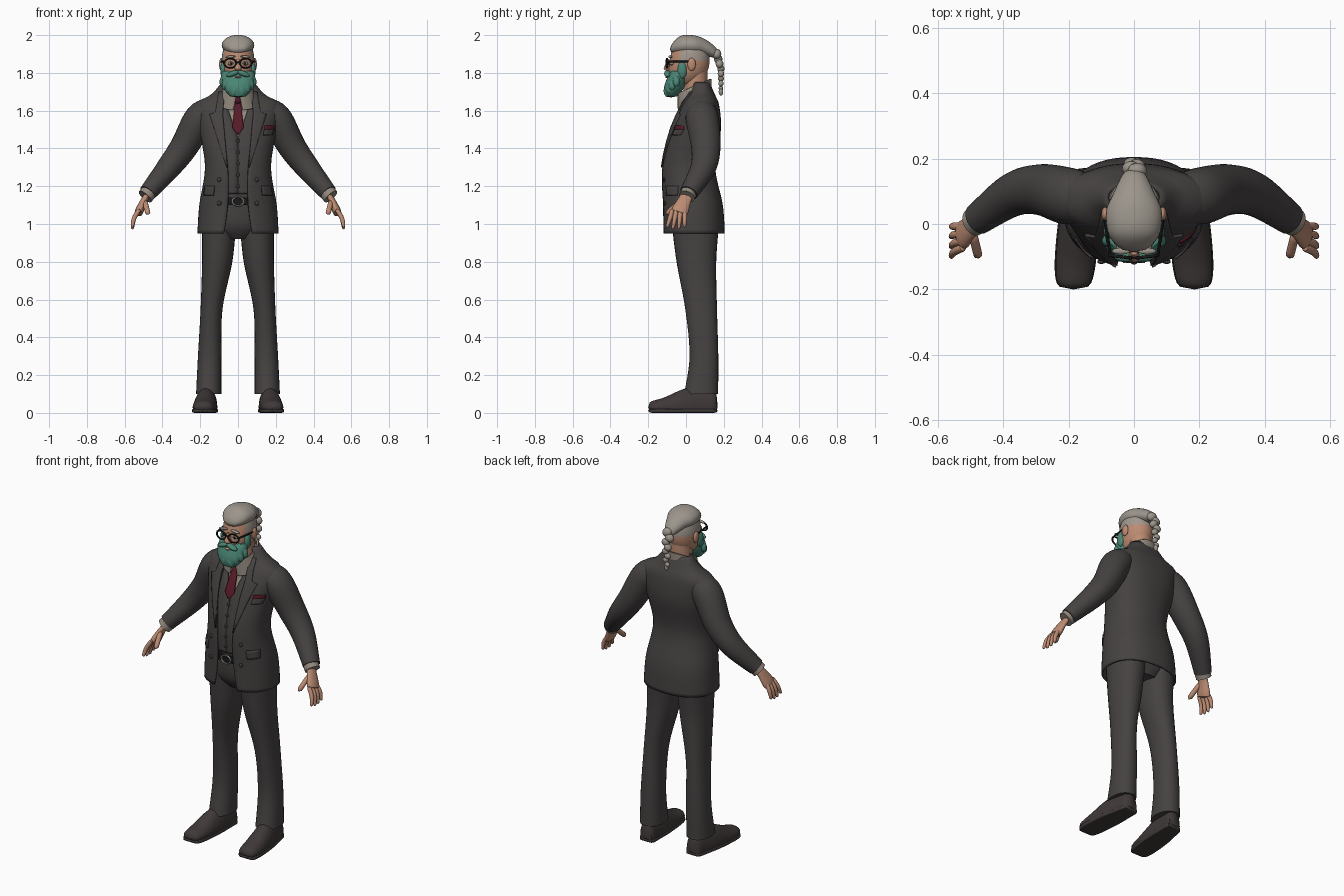
import bpy, bmesh, math
from mathutils import Vector

if "Cube" in bpy.data.objects:
    bpy.data.objects.remove(bpy.data.objects["Cube"])

X, Y, Z = Vector((1, 0, 0)), Vector((0, 1, 0)), Vector((0, 0, 1))


def material(name, *rgb):
    mat = bpy.data.materials.new(name)
    mat.use_nodes = True
    mat.diffuse_color = (*rgb, 1)
    mat.node_tree.nodes["Principled BSDF"].inputs["Base Color"].default_value = (*rgb, 1)
    return mat


suit = material("charcoal cloth", .06, .054, .053)
leather = material("shoe leather", .05, .04, .04)
skin = material("skin", .5, .26, .17)
hair = material("grey hair", .33, .3, .26)
stubble = material("shaved hair", .36, .31, .27)
teal = material("teal beard", .07, .24, .18)
maroon = material("maroon silk", .1, .01, .02)
linen = material("shirt cloth", .29, .25, .21)
black = material("black", .01, .01, .01)
silver = material("silver", .35, .35, .34)


def finish(name, bm, mat, thickness=0):
    bmesh.ops.recalc_face_normals(bm, faces=bm.faces)
    mesh = bpy.data.meshes.new(name)
    bm.to_mesh(mesh)
    bm.free()
    mesh.materials.append(mat)
    mesh.shade_smooth()
    mesh.set_sharp_from_angle(angle=math.radians(45))
    part = bpy.data.objects.new(name, mesh)
    bpy.context.collection.objects.link(part)
    if thickness:
        solid = part.modifiers.new("thickness", "SOLIDIFY")
        solid.thickness, solid.offset = thickness, 0
    return part


def mix(a, b, t):
    return tuple(p + (q - p) * t for p, q in zip(a, b))


def smooth(points, steps=6):
    """Resample a list of tuples with a Catmull-Rom curve."""
    result = []
    last = len(points) - 1
    for i in range(last):
        start, end = points[i], points[i + 1]
        before, after = points[max(i - 1, 0)], points[min(i + 2, last)]
        for t in (j / steps for j in range(steps)):
            result.append(tuple(
                q + t / 2 * (r - p + t * (2 * p - 5 * q + 4 * r - s + t * (3 * (q - r) + s - p)))
                for p, q, r, s in zip(before, start, end, after)))
    return result + [points[last]]


def power(value, exponent):
    return math.copysign(abs(value) ** exponent, value)


def skin_rows(bm, rows, closed=False):
    for row, following in zip(rows, rows[1:]):
        count = len(row)
        for i in range(count if closed else count - 1):
            j = (i + 1) % count
            bm.faces.new((row[i], row[j], following[j], following[i]))


def tube(name, mat, points, axes=None, square=2, sides=28, cap=None, flat=1, floor=None):
    """Sweep rounded sections (x, y, z, radius, other radius) along a path; cap rounds the ends."""
    points = smooth(points)
    last = len(points) - 1
    bm = bmesh.new()
    rows = []
    for i, point in enumerate(points):
        centre = Vector(point[:3])
        if axes:
            a, b = axes
        else:
            along = Vector(points[min(i + 1, last)][:3]) - Vector(points[max(i - 1, 0)][:3])
            along.normalize()
            a = (Y - along * along.y).normalized()
            b = along.cross(a)
        shrink = max(1 - abs(2 * i / last - 1) ** cap, .001) ** .5 if cap else 1
        wide, deep = point[3] * shrink, point[-1] * shrink * flat
        row = []
        for j in range(sides):
            turn = math.tau * j / sides
            spot = centre + a * wide * power(math.cos(turn), 2 / square)
            spot += b * deep * power(math.sin(turn), 2 / square)
            if floor is not None:
                spot.z = max(spot.z, floor)
            row.append(bm.verts.new(spot))
        rows.append(row)
    skin_rows(bm, rows, True)
    bm.faces.new(rows[0])
    bm.faces.new(rows[-1])
    return finish(name, bm, mat)


def rod(name, mat, start, end, radius, **options):
    return tube(name, mat, [(*start, radius), (*end, radius)], **options)


def ball(name, mat, place, size, tilt=0):
    bm = bmesh.new()
    bmesh.ops.create_uvsphere(bm, u_segments=20, v_segments=12, radius=1)
    part = finish(name, bm, mat)
    part.location, part.scale, part.rotation_euler = place, size, (0, tilt, 0)


def ring(name, mat, place, size, tilt=0):
    bpy.ops.mesh.primitive_torus_add(major_radius=.03, minor_radius=.005, major_segments=28, minor_segments=8,
                                     location=place, rotation=(math.pi / 2, 0, tilt))
    part = bpy.context.object
    part.name, part.scale = name, size
    part.data.materials.append(mat)
    part.data.shade_smooth()


# Jacket profile: height, half width, front, back
JACKET = smooth([(.95, .21, -.12, .2), (1.1, .2, -.12, .19), (1.3, .17, -.125, .15), (1.5, .2, -.08, .18),
                 (1.63, .22, -.02, .17), (1.68, .14, .01, .15), (1.75, .08, .04, .12)])
BOXY = 2.3


def jacket_at(z):
    for low, high in zip(JACKET, JACKET[1:]):
        if z <= high[0]:
            break
    return mix(low, high, (z - low[0]) / (high[0] - low[0]))[1:]


def jacket_opening(z):
    return min(.05 + .4 * (z - 1.2) ** 2, .08, .7 * jacket_at(z)[0])


def collar_at(z):
    return .1 - .3 * (z - 1.62), -.04, .13


def front_y(x, z):
    half, front, back = jacket_at(z)
    bulge = (1 - min(abs(x) / half, 1) ** BOXY) ** (1 / BOXY)
    return (front + back) / 2 - (back - front) / 2 * bulge


def garment(name, mat, low, high, opening, inset=0, tilt=0, profile=jacket_at, columns=48, levels=40):
    """Cloth shell wrapped round the body and open at the front by a rule of height."""
    bm = bmesh.new()
    rows = []
    for i in range(levels + 1):
        z = low + (high - low) * i / levels
        half, front, back = profile(z)
        half, front, back = half - inset, front + inset, back - inset
        first = math.asin((max(opening(z), .001) / half) ** (BOXY / 2))
        row = []
        for j in range(columns + 1):
            turn = first + (math.tau - 2 * first) * j / columns
            y = (front + back) / 2 - (back - front) / 2 * power(math.cos(turn), 2 / BOXY)
            row.append(bm.verts.new((half * power(math.sin(turn), 2 / BOXY), y, z + tilt * y)))
        rows.append(row)
    skin_rows(bm, rows)
    finish(name, bm, mat, .01)


def plate(name, mat, rows, lift, side=1):
    """Thin cloth piece lying on the jacket front: rows of height, inner x, outer x."""
    bm = bmesh.new()
    fine = [mix(a, b, j / 4) for a, b in zip(rows, rows[1:]) for j in range(5)]
    grid = []
    for z, inner, outer in fine:
        across = [inner + (outer - inner) * j / 5 for j in range(6)]
        grid.append([bm.verts.new((side * x, front_y(x, z) - lift, z)) for x in across])
    skin_rows(bm, grid)
    bmesh.ops.remove_doubles(bm, verts=bm.verts, dist=.0001)
    finish(name, bm, mat, .008)


# Jacket, waistcoat, shirt and tie
garment("jacket", suit, .95, 1.75, jacket_opening)
garment("waistcoat", suit, 1.16, 1.66, lambda z: max(0, z - 1.45) * .33, inset=.014)
garment("shirt_body", linen, 1.3, 1.71, lambda z: 0, inset=.026)
garment("shirt_collar", linen, 1.62, 1.71, lambda z: .2 * (1.74 - z), tilt=.45, profile=collar_at)
plate("tie", maroon, [(1.475, -.003, .003), (1.51, -.03, .03), (1.65, -.014, .014)], .002)
ball("tie_knot", maroon, (0, -.02, 1.66), (.022, .016, .022))
plate("breast_pocket", suit, [(1.47, .135, .18), (1.5, .14, .19)], .01)
plate("pocket_square", maroon, [(1.5, .14, .19), (1.52, .14, .19)], .008)
for i in range(5):
    z = 1.2 + i * .06
    ball("waistcoat_button", leather, (0, front_y(0, z) + .008, z), (.009, .005, .009))

# Hips and belt
tube("hips", suit, [(0, .03, 1.17, .15, .13), (0, .04, 1, .18, .13), (0, .05, .92, .08, .09)], (X, Y))
tube("belt", black, [(0, .03, 1.1, .17, .14), (0, .03, 1.14, .17, .14)], (X, Y))
ring("belt_buckle", silver, (0, -.115, 1.12), (1, .8, 1))

# Paired parts of the body and clothes
for s, side in ((-1, "right_"), (1, "left_")):
    def at(x, y, z, *radii):
        return s * x, y, z, *radii

    # Jacket trimmings
    plate(side + "lapel", suit, [(1.3, .055, .06), (1.58, .08, .15), (1.59, .08, .12), (1.7, .07, .1)], .009, s)
    plate(side + "pocket_flap", suit, [(1.15, .13, .18), (1.2, .125, .175)], .01, s)
    for z in (1.11, 1.235):
        ball(side + "jacket_button", leather, at(.1, front_y(.1, z) - .008, z), (.012, .006, .012))

    # Arm and hand
    tube(side + "sleeve", suit, [at(.13, .08, 1.6, .07), at(.2, .085, 1.56, .087), at(.285, .105, 1.41, .078),
                                 at(.37, .09, 1.295, .067), at(.478, .015, 1.165, .049)], flat=.95)
    rod(side + "shirt_cuff", linen, at(.465, .02, 1.175), at(.492, .005, 1.145), .043)
    tube(side + "palm", skin, [at(.47, .015, 1.17, .03), at(.5, -.01, 1.12, .036), at(.53, -.04, 1.05, .05)],
         flat=.5, cap=8)
    for i in range(4):
        spread = i - 1.5
        tube(side + "finger", skin, [at(.52, -.04 + spread * .021, 1.08, .012),
                                     at(.55, -.046 + spread * .026, 1.03, .012),
                                     at(.56, -.055 + spread * .031, .966 + abs(spread) * .01, .008)],
             sides=12, cap=8)
    rod(side + "thumb", skin, at(.495, -.025, 1.125), at(.475, -.105, 1.05), .014, sides=12, cap=6)

    # Leg and shoe
    tube(side + "trouser_leg", suit, [at(.1, .05, 1, .09, .125), at(.11, .055, .8, .08, .105),
                                      at(.14, .08, .55, .058, .084), at(.15, .095, .3, .062, .076),
                                      at(.155, .08, .1, .067, .09)], (X, Y), square=2.2)
    foot = [at(.185, -.2, .03, .05, .03), at(.18, -.12, .03, .06, .05), at(.17, 0, .03, .06, .1),
            at(.16, .1, .03, .05, .1), at(.153, .168, .03, .045, .09)]
    tube(side + "shoe", leather, foot, (X, Z), cap=12, floor=.014)
    tube(side + "shoe_sole", leather, [(x, y, .011, wide + .003, .011) for x, y, z, wide, tall in foot],
         (X, Z), square=6, cap=12)
    for y in (-.095, -.065, -.035):
        rod(side + "shoe_lace", black, at(.155, y, .1 + y * .2), at(.2, y, .1 + y * .2), .004, sides=8)

    # Eye, ear and spectacles
    ball(side + "ear", skin, at(.088, .03, 1.845), (.012, .022, .034))
    ball(side + "eye", linen, at(.036, -.073, 1.85), (.018, .015, .011))
    ball(side + "pupil", black, at(.036, -.086, 1.85), (.007, .004, .007))
    ball(side + "eyebrow", hair, at(.04, -.083, 1.885), (.028, .01, .007), s * .12)
    ring(side + "spectacle_rim", black, at(.041, -.1, 1.851), (1.08, .82, 1), s * .12)
    rod(side + "spectacle_arm", black, at(.073, -.095, 1.86), at(.092, .035, 1.86), .005, axes=(X, Z), sides=8)

    # Whiskers
    ball(side + "moustache", teal, at(.028, -.098, 1.796), (.036, .018, .014), s * .35)
    ball(side + "sideburn", teal, at(.078, -.02, 1.815), (.016, .025, .045))
    for i in range(4):
        turn = .3 + i * .35
        ball(side + "beard_curl", teal, at(.08 * math.cos(turn), -.03 - .07 * math.sin(turn), 1.76 - i * .018),
             (.02, .02, .034), -s * .3)
rod("spectacle_bridge", black, (-.014, -.102, 1.856), (.014, -.102, 1.856), .004, sides=8)

# Head, neck and beard
rod("neck", skin, (0, .05, 1.62), (0, .05, 1.82), .064)
head = tube("head", skin, [(0, -.01, 1.73, .05, .06), (0, .01, 1.8, .08, .1), (0, .02, 1.88, .086, .104),
                           (0, .02, 1.98, .07, .08)], (X, Y), sides=48, cap=6)
head.data.materials.append(stubble)
for face in head.data.polygons:
    face.material_index = int(face.center.z > 1.872 and face.center.y > -.03)
tube("nose", skin, [(0, -.085, 1.87, .01), (0, -.1, 1.825, .018), (0, -.09, 1.81, .01)], (X, Y), sides=16)
tube("beard", teal, [(0, -.08, 1.67, .04, .03), (0, -.06, 1.73, .08, .055), (0, -.03, 1.82, .09, .05)],
     (X, Y), square=BOXY, cap=10)
ball("lower_lip", skin, (0, -.1, 1.778), (.016, .01, .006))

# Swept-back hair and plait
tube("hair", hair, [(0, -.085, 1.925, .04, .02), (0, -.03, 1.945, .078, .05), (0, .04, 1.945, .085, .054),
                    (0, .1, 1.935, .06, .044), (0, .17, 1.9, .03, .03)], (X, Z), cap=10)
for i in range(8):
    way, size = (-1) ** i, 1 - i * .07
    ball("plait_lock", hair, (way * .01 * size, .163 + .022 * min(i / 3, 1), 1.9 - i * .026),
         (.03 * size, .024 * size, .026 * size), way * .5)
ball("plait_tip", hair, (0, .185, 1.7), (.012, .012, .02))
